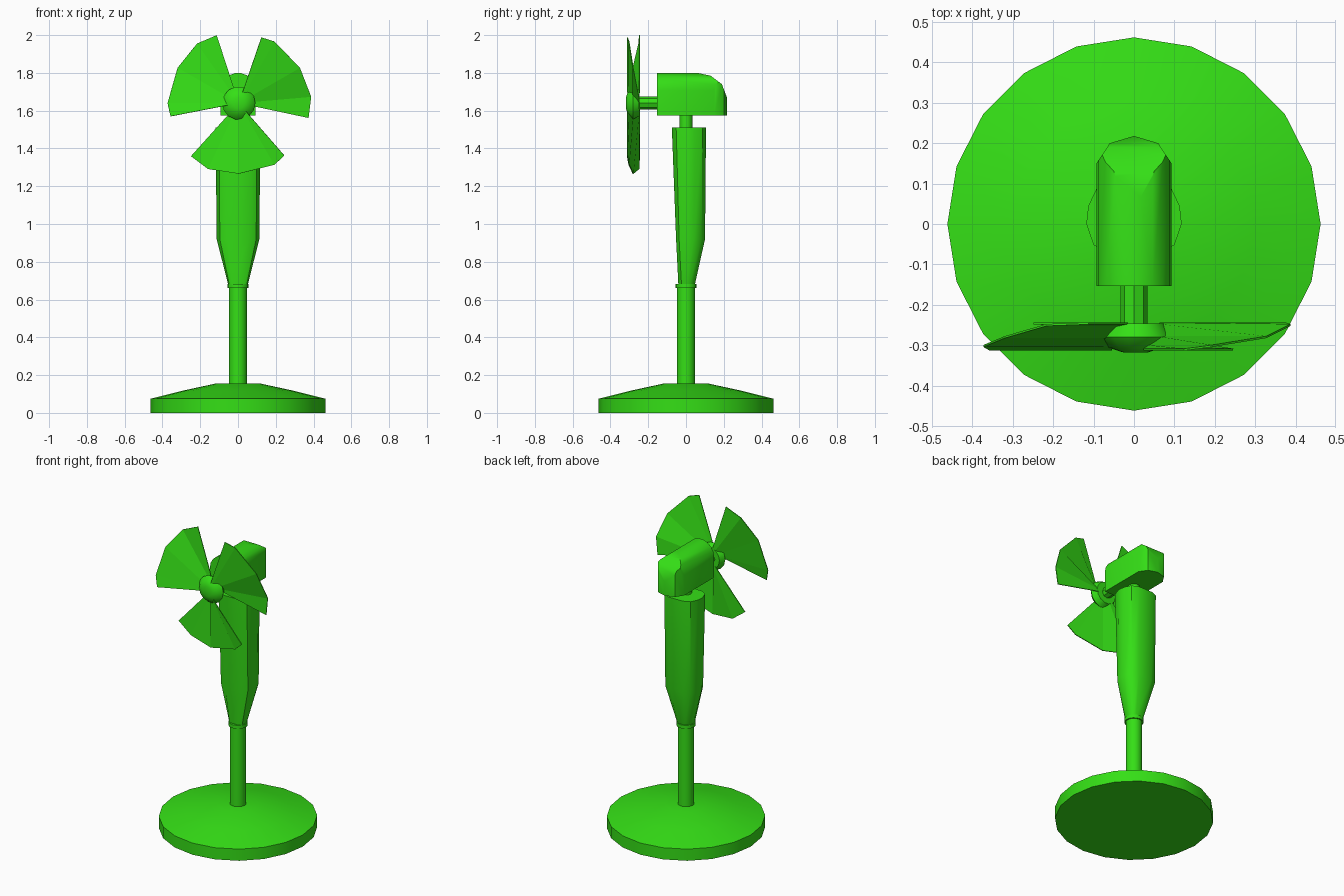
import bpy, bmesh
from math import sin, cos, radians, tau
from mathutils import Vector

if "Cube" in bpy.data.objects:
    bpy.data.objects.remove(bpy.data.objects["Cube"])

green = bpy.data.materials.new("green_plastic")
green.diffuse_color = (0.035, 0.74, 0.008, 1)
green.use_nodes = True
green.node_tree.nodes["Principled BSDF"].inputs["Base Color"].default_value = green.diffuse_color


def finish(name, bm, angle=35):
    bmesh.ops.recalc_face_normals(bm, faces=bm.faces)
    me = bpy.data.meshes.new(name)
    bm.to_mesh(me)
    bm.free()
    me.materials.append(green)
    ob = bpy.data.objects.new(name, me)
    bpy.context.collection.objects.link(ob)
    if angle:
        bpy.ops.object.select_all(action='DESELECT')
        ob.select_set(True)
        bpy.context.view_layer.objects.active = ob
        bpy.ops.object.shade_smooth_by_angle(angle=radians(angle))
    return ob


def loft(rings):
    """Skin a list of equal-length point rings and cap both ends."""
    bm = bmesh.new()
    vs = [[bm.verts.new(p) for p in ring] for ring in rings]
    n = len(vs[0])
    for a, b in zip(vs, vs[1:]):
        for i in range(n):
            j = (i + 1) % n
            bm.faces.new((a[i], a[j], b[j], b[i]))
    bm.faces.new(vs[0][::-1])
    bm.faces.new(vs[-1])
    return bm


def lathe(name, profile, sides, axis='Z', centre=(0, 0, 0), angle=35):
    """Profile is (radius, position along axis)."""
    c = Vector(centre)
    rings = []
    for r, h in profile:
        ring = []
        for i in range(sides):
            u, v = r * cos(tau * i / sides), r * sin(tau * i / sides)
            ring.append(c + Vector((u, v, h) if axis == 'Z' else (u, h, v)))
        rings.append(ring)
    return finish(name, loft(rings), angle)


# Stand
lathe("base", [(0.462, 0), (0.462, 0.075), (0.3, 0.116), (0.12, 0.155)], 20)
lathe("pole", [(0.048, 0.14), (0.048, 0.67)], 16)
lathe("collar", [(0.056, 0.66), (0.056, 0.682)], 16)

# Handle body: flat front, rounded back, tapering into the collar
half = [(0.06, -0.075), (0.1, -0.052), (0.118, 0.0),
        (0.113, 0.045), (0.093, 0.087), (0.05, 0.106)]
outline = half + [(-x, y) for x, y in reversed(half)]
bottom = [Vector((x, y, 0)).normalized() * 0.052 + Vector((0, 0, 0.68)) for x, y in outline]
middle = [(x * 0.96, y * (0.7 if y < 0 else 0.95), 0.92) for x, y in outline]
top = [(x, y, 1.51) for x, y in outline]
finish("handle_body", loft([bottom, middle, top]))
lathe("neck", [(0.034, 1.5), (0.034, 1.59)], 12)

# Motor housing: arched section, back end sliced round in plan and in profile
arch = [(-0.093, 1.575), (0.093, 1.575)]
arch += [(0.093 * cos(radians(a)), 1.707 + 0.093 * sin(radians(a))) for a in range(0, 181, 20)]
bm = loft([[(x, y, z) for x, z in arch] for y in (-0.153, 0.23)])
cuts = [((0.06, 0.2, 1.6), (0.05, 0.033, 0)), ((-0.06, 0.2, 1.6), (-0.05, 0.033, 0)),
        ((0, 0.218, 1.6), (0.018, 0.06, 0)), ((0, 0.218, 1.6), (-0.018, 0.06, 0)),
        ((0, 0.06, 1.80), (0, 0.015, 0.07)), ((0, 0.13, 1.785), (0, 0.045, 0.06)),
        ((0, 0.19, 1.74), (0, 0.06, 0.023))]
for co, no in cuts:
    geom = bm.verts[:] + bm.edges[:] + bm.faces[:]
    bmesh.ops.bisect_plane(bm, geom=geom, plane_co=co, plane_no=Vector(no).normalized(),
                           clear_outer=True)
    bmesh.ops.holes_fill(bm, edges=[e for e in bm.edges if e.is_boundary])
finish("motor_housing", bm)

# Shaft and domed hub
lathe("shaft", [(0.034, -0.26), (0.034, -0.14)], 8, 'Y', (0, 0, 1.64))
lathe("hub", [(0.03, -0.318), (0.065, -0.307), (0.088, -0.28), (0.07, -0.246)],
      14, 'Y', (0.004, 0, 1.64), 45)

# Three twisted blades: (angle from blade centre, tip radius, depth)
tips = [(-42, 0.378, -0.246), (-25, 0.385, -0.25), (0, 0.374, -0.28),
        (30, 0.377, -0.302), (41, 0.368, -0.311)]
for k, mid in enumerate((30, 150, 270)):
    bm = bmesh.new()
    rows = []
    for a, r, y in tips:
        t = radians(mid + a)
        rows.append([bm.verts.new((0.004 + q * cos(t), y, 1.64 + q * sin(t))) for q in (0.06, r)])
    for p, q in zip(rows, rows[1:]):
        bm.faces.new((p[0], p[1], q[1], q[0]))
    blade = finish(f"blade_{k + 1}", bm, 0)
    solid = blade.modifiers.new("thickness", 'SOLIDIFY')
    solid.thickness = 0.005
    solid.offset = 0
